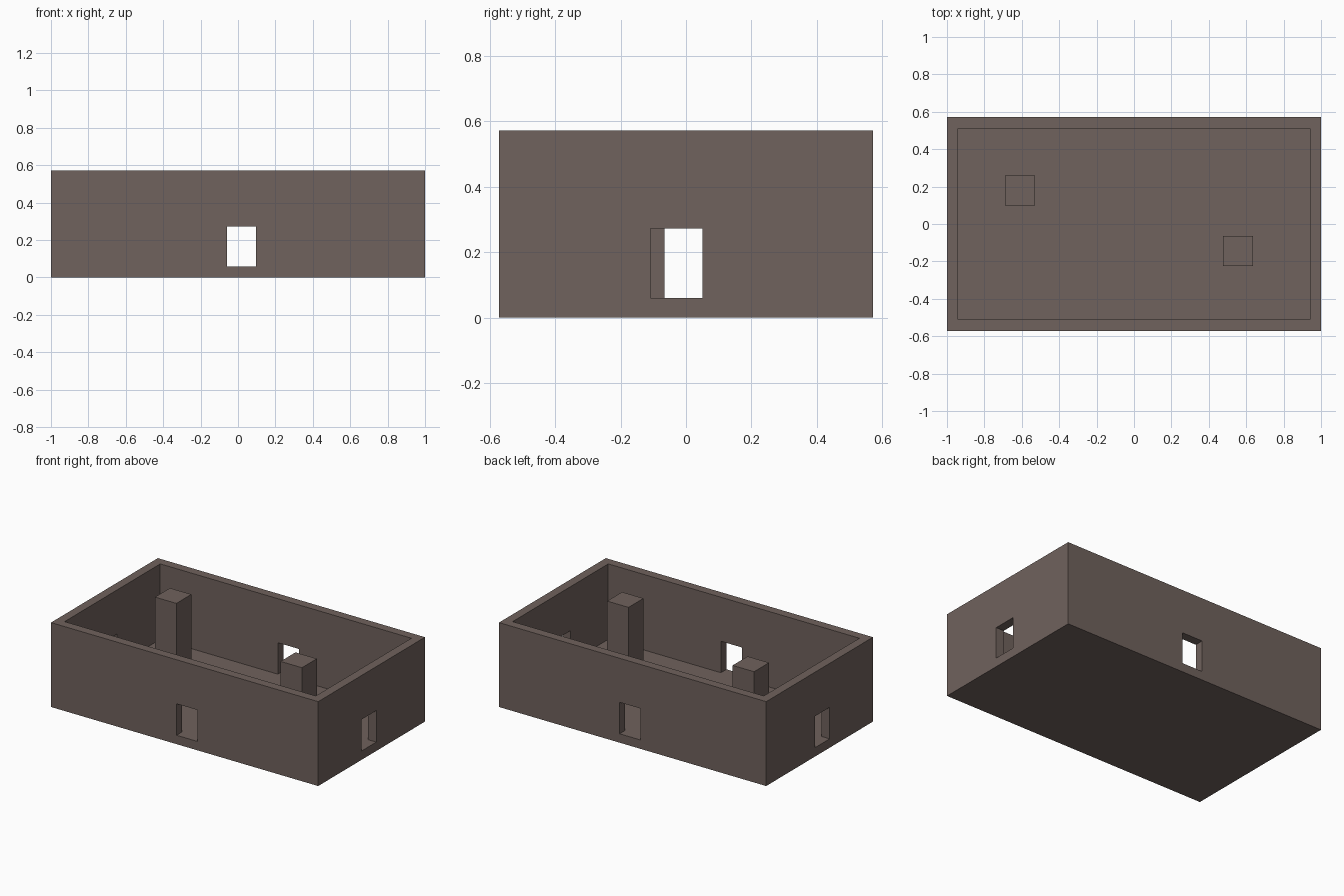
import bpy, bmesh
from mathutils import Matrix, Vector

if "Cube" in bpy.data.objects:
    bpy.data.objects.remove(bpy.data.objects["Cube"])

HX, HY, H = 1.0, 0.571, 0.571     # half length, half depth, height
T = 0.06                          # wall and floor thickness
DOOR_TOP = 0.273

stone = bpy.data.materials.new("brown_grey_stone")
stone.diffuse_color = (0.162, 0.122, 0.109, 1)
stone.use_nodes = True
stone.node_tree.nodes["Principled BSDF"].inputs["Base Color"].default_value = stone.diffuse_color


def finish(bm, name):
    bmesh.ops.recalc_face_normals(bm, faces=bm.faces)
    mesh = bpy.data.meshes.new(name)
    bm.to_mesh(mesh)
    bm.free()
    mesh.materials.append(stone)
    obj = bpy.data.objects.new(name, mesh)
    bpy.context.collection.objects.link(obj)
    return obj


def box(name, x0, x1, y0, y1, z0, z1):
    bm = bmesh.new()
    size = Vector((x1 - x0, y1 - y0, z1 - z0))
    centre = Vector((x0 + x1, y0 + y1, z0 + z1)) / 2
    bmesh.ops.create_cube(bm, size=1,
                          matrix=Matrix.Translation(centre) @ Matrix.Diagonal(size).to_4x4())
    return finish(bm, name)


def door_wall(name, axis, half, start, d0, d1):
    """Wall running along an axis, its outline notched by a doorway d0..d1."""
    outline = [(-half, T), (d0, T), (d0, DOOR_TOP), (d1, DOOR_TOP),
               (d1, T), (half, T), (half, H), (-half, H)]
    bm = bmesh.new()
    if axis == 'x':
        verts = [bm.verts.new((u, start, z)) for u, z in outline]
        push = Vector((0, T, 0))
    else:
        verts = [bm.verts.new((start, u, z)) for u, z in outline]
        push = Vector((T, 0, 0))
    face = bm.faces.new(verts)
    out = bmesh.ops.extrude_face_region(bm, geom=[face], use_keep_orig=True)
    bmesh.ops.translate(bm, vec=push,
                        verts=[g for g in out["geom"] if isinstance(g, bmesh.types.BMVert)])
    return finish(bm, name)


# Floor slab
box("floor", -HX, HX, -HY, HY, 0, T)

# Four walls, each with a doorway standing on the floor
door_wall("front_wall", 'x', HX, -HY, -0.06, 0.097)
door_wall("back_wall", 'x', HX, HY - T, -0.06, 0.097)
door_wall("left_wall", 'y', HY - T, -HX, -0.108, 0.05)
door_wall("right_wall", 'y', HY - T, HX - T, -0.108, 0.05)

# Two square pillars
for name, cx, cy in (("left_pillar", -0.61, 0.178), ("right_pillar", 0.556, -0.145)):
    box(name, cx - 0.08, cx + 0.08, cy - 0.08, cy + 0.08, T, H)
